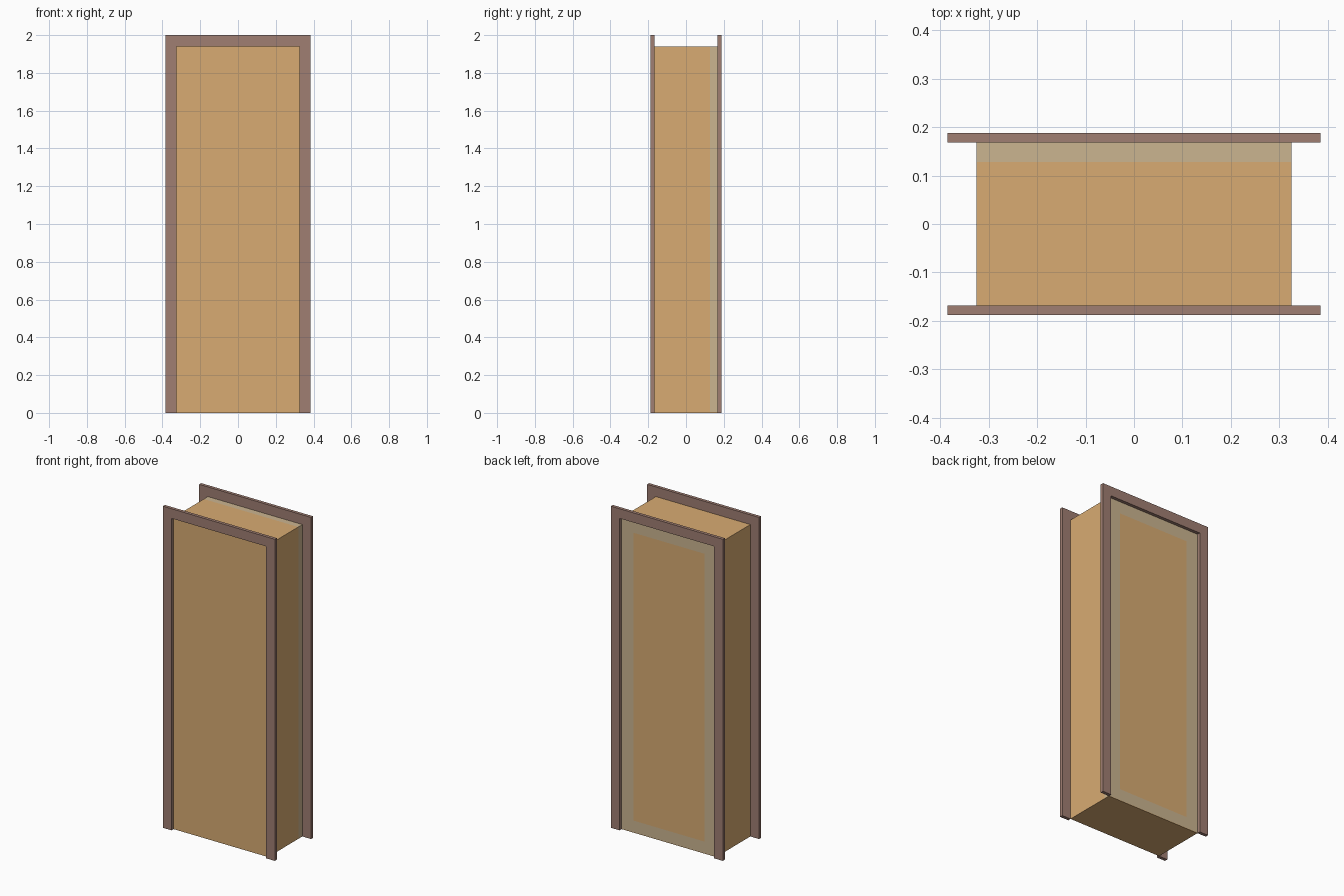
import bpy, bmesh

if "Cube" in bpy.data.objects:
    bpy.data.objects.remove(bpy.data.objects["Cube"])

HALF_W, TOP = 0.325, 1.94        # door opening
FRONT, BACK = -0.168, 0.168      # inner faces of the two trims
SEAM = 0.128                     # where the rear frame starts
TRIM_W, TRIM_T = 0.06, 0.02


def material(name, rgb):
    m = bpy.data.materials.new(name)
    m.diffuse_color = (*rgb, 1)
    m.use_nodes = True
    m.node_tree.nodes["Principled BSDF"].inputs["Base Color"].default_value = m.diffuse_color
    return m


wood = material("light_wood", (0.69, 0.41, 0.17))
brown = material("brown_trim", (0.35, 0.21, 0.17))
tan = material("grey_tan", (0.60, 0.46, 0.28))


def prism(name, outline, y0, y1, mat):
    """Extrude an x-z outline from y0 to y1."""
    bm = bmesh.new()
    face = bm.faces.new([bm.verts.new((x, y0, z)) for x, z in outline])
    ext = bmesh.ops.extrude_face_region(bm, geom=[face], use_keep_orig=True)
    verts = [v for v in ext["geom"] if isinstance(v, bmesh.types.BMVert)]
    bmesh.ops.translate(bm, vec=(0, y1 - y0, 0), verts=verts)
    bmesh.ops.recalc_face_normals(bm, faces=bm.faces)
    mesh = bpy.data.meshes.new(name)
    bm.to_mesh(mesh)
    bm.free()
    mesh.materials.append(mat)
    obj = bpy.data.objects.new(name, mesh)
    bpy.context.collection.objects.link(obj)
    return obj


def rect(x0, x1, z0, z1):
    return [(x0, z0), (x1, z0), (x1, z1), (x0, z1)]


# Main door block
prism("door_block", rect(-HALF_W, HALF_W, 0, TOP), FRONT, SEAM, wood)

# Rear frame around a flush panel, on a thin sill
M, SILL = 0.08, 0.004
px, pz0, pz1 = HALF_W - M, M - 0.005, TOP - M + 0.005
prism("rear_sill", rect(-HALF_W, HALF_W, 0, SILL), SEAM, BACK, wood)
prism("rear_panel", rect(-px, px, pz0, pz1), SEAM, BACK, wood)
prism("rear_bottom_rail", rect(-px, px, SILL, pz0), SEAM, BACK, tan)
prism("rear_top_rail", rect(-px, px, pz1, TOP), SEAM, BACK, tan)
for side, x0, x1 in (("left", -HALF_W, -px), ("right", px, HALF_W)):
    prism(f"rear_stile_{side}", rect(x0, x1, SILL, TOP), SEAM, BACK, tan)

# Three-sided casing trim, front and back
ow, ot = HALF_W + TRIM_W, TOP + TRIM_W
casing = [(-ow, 0), (-ow, ot), (ow, ot), (ow, 0),
          (HALF_W, 0), (HALF_W, TOP), (-HALF_W, TOP), (-HALF_W, 0)]
prism("front_casing", casing, FRONT - TRIM_T, FRONT, brown)
prism("back_casing", casing, BACK, BACK + TRIM_T, brown)
